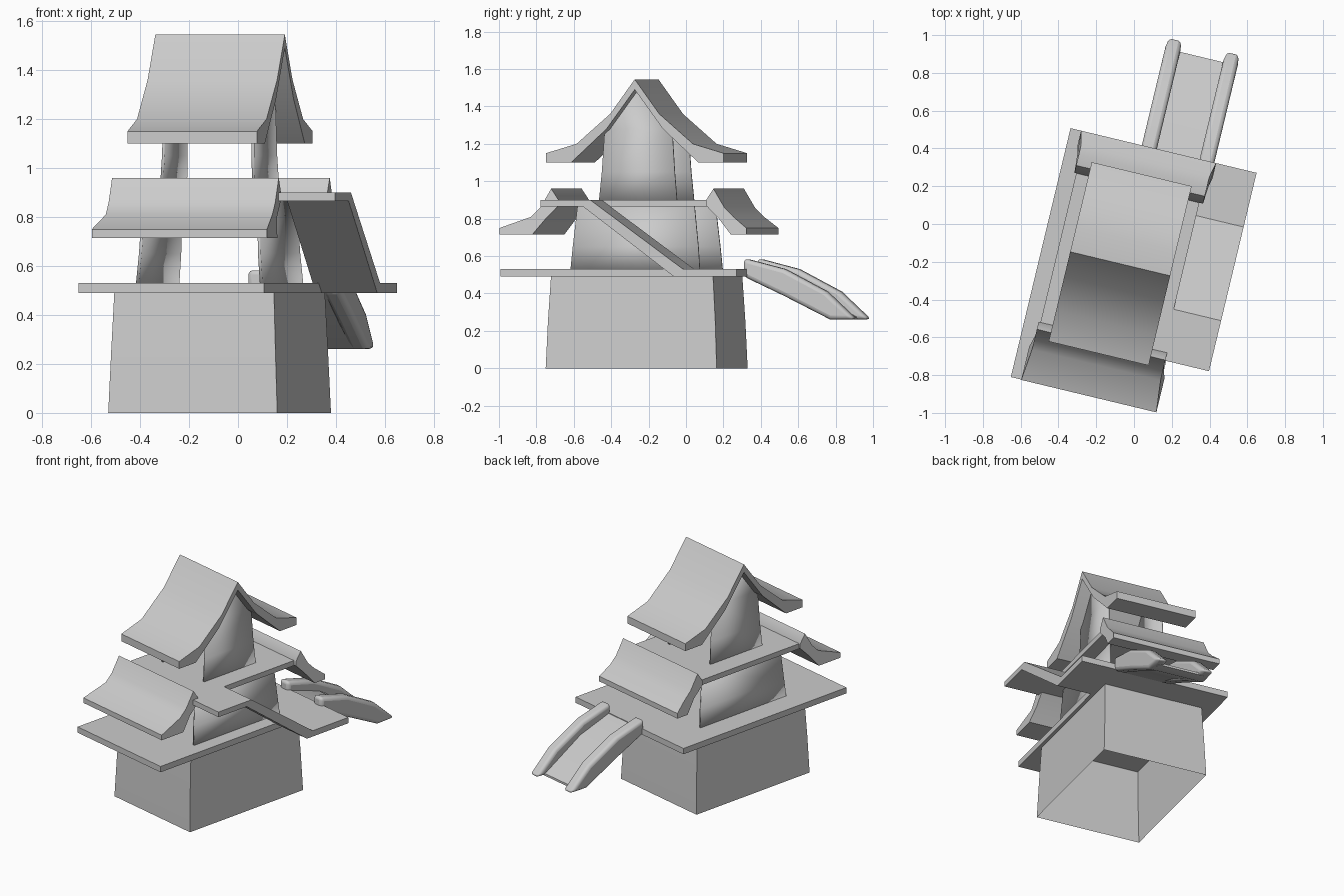
import bpy, bmesh, math
from mathutils import Matrix

cube = bpy.data.objects.get("Cube")
if cube:
    bpy.data.objects.remove(cube, do_unlink=True)

TURN = Matrix.Rotation(math.radians(-13.5), 4, 'Z')
CU, CV = -0.024, -0.222          # centre of the tower in its own turned frame

grey = bpy.data.materials.new("plain grey")
grey.use_nodes = True
COLOUR = (0.6, 0.6, 0.6, 1)
grey.diffuse_color = COLOUR
grey.node_tree.nodes["Principled BSDF"].inputs["Base Color"].default_value = COLOUR


def finish(name, bm, angle=35, solid=0, bevel=0):
    """Turn a bmesh into a named, shaded object in the turned frame."""
    bmesh.ops.recalc_face_normals(bm, faces=bm.faces)
    mesh = bpy.data.meshes.new(name)
    bm.to_mesh(mesh)
    bm.free()
    mesh.materials.append(grey)
    obj = bpy.data.objects.new(name, mesh)
    bpy.context.collection.objects.link(obj)
    obj.matrix_world = TURN
    if solid:
        mod = obj.modifiers.new("thickness", 'SOLIDIFY')
        mod.thickness, mod.offset = solid, 0
    if bevel:
        mod = obj.modifiers.new("rounding", 'BEVEL')
        mod.width, mod.segments = bevel, 3
    bpy.ops.object.select_all(action='DESELECT')
    obj.select_set(True)
    bpy.context.view_layer.objects.active = obj
    bpy.ops.object.shade_smooth_by_angle(angle=math.radians(angle))
    return obj


def prism(name, outline, lo, hi, axis='X', flare=None, **kw):
    """Extrude an outline: (v, z) points along X or (u, v) points along Z."""
    bm = bmesh.new()
    rings = []
    for t in (lo, hi):
        rings.append([bm.verts.new((t, a, b) if axis == 'X' else (a, b, t))
                      for a, b in outline])
    if flare:                    # widen the ends below a height
        for v in bm.verts:
            if v.co.z < flare[0]:
                v.co.x += math.copysign(flare[1], v.co.x)
    n = len(outline)
    for i in range(n):
        j = (i + 1) % n
        bm.faces.new((rings[0][i], rings[0][j], rings[1][j], rings[1][i]))
    for ring in rings:
        bm.faces.new(ring)
    return finish(name, bm, **kw)


def side_walls(name, rows):
    """Two facing side walls from rows of (z, half width, half depth)."""
    for side, label in ((-1, "right"), (1, "left")):
        bm = bmesh.new()
        last = None
        for z, hu, hv in rows:
            row = [bm.verts.new((CU + side * hu, CV + s * hv, z)) for s in (-1, 1)]
            if last:
                bm.faces.new((last[0], last[1], row[1], row[0]))
            last = row
        finish(f"{name}_{label}", bm, solid=0.012)


# Base: open shell, slightly tapered upward
bm = bmesh.new()
corners = ((-1, -1), (1, -1), (1, 1), (-1, 1))
last = None
for z, hu, hv in ((0, .355, .47), (.25, .345, .46), (.5, .335, .445)):
    ring = [bm.verts.new((CU + a * hu, CV + b * hv, z)) for a, b in corners]
    if last:
        for i in range(4):
            j = (i + 1) % 4
            bm.faces.new((last[i], last[j], ring[j], ring[i]))
    last = ring
finish("base_walls", bm)

# Lower platform with the side landing at the foot of the ramp
prism("lower_platform", [(-.445, -.94), (.335, -.94), (.335, .12), (.568, .12),
                         (.568, .415), (-.445, .415)], .49, .53, 'Z')

# Middle floor with a landing at the head of the ramp
prism("middle_floor", [(-.36, -.665), (.568, -.665), (.568, -.39), (.31, -.39),
                       (.31, .225), (-.36, .225)], .865, .9, 'Z')

# Ramp between the two landings
prism("ramp", [(-.39, .9), (.12, .53), (.12, .49), (.07, .49), (-.43, .865)],
      .31, .568)

# Side walls of both storeys, open at front and back
side_walls("middle_wall", ((.53, .26, .355), (.65, .25, .345), (.88, .24, .32)))
side_walls("upper_wall", ((.89, .195, .215), (1.05, .188, .2), (1.28, .184, .185),
                          (1.5, .184, .012)))

# Curved eaves along front and back of the middle floor
for name, ridge, sign, depth in (("front_eave", -.662, -1, .28),
                                 ("back_eave", .23, 1, .185)):
    shape = ((0, .96), (.06, .86), (.11, .81), (depth, .75), (depth, .715),
             (.10, .715), (.03, .8), (-.04, .87), (-.04, .9))
    prism(name, [(ridge + sign * d, z) for d, z in shape], -.37, .33,
          flare=(.78, .018))

# Top gable roof
upper = [(0, 1.545), (.135, 1.36), (.32, 1.2), (.488, 1.15)]
under = [(.488, 1.1), (.35, 1.1), (.155, 1.28)]
half = upper + under
outline = ([(CV + d, z) for d, z in half] + [(CV, 1.49)]
           + [(CV - d, z) for d, z in reversed(half[1:])])
prism("top_roof", outline, -.294, .25)

# Slide behind the tower: bed and two rounded rails
prism("slide_bed", [(.40, .53), (.65, .45), (.943, .275), (.943, .26), (.87, .26),
                    (.62, .40), (.40, .49)], -.02, .3)
for label, lo, hi in (("right", -.057, .025), ("left", .258, .338)):
    prism(f"slide_rail_{label}", [(.395, .588), (.62, .53), (.85, .41), (1.01, .262),
                                  (.87, .26), (.62, .385), (.395, .49)],
          lo, hi, bevel=.022, angle=60)
